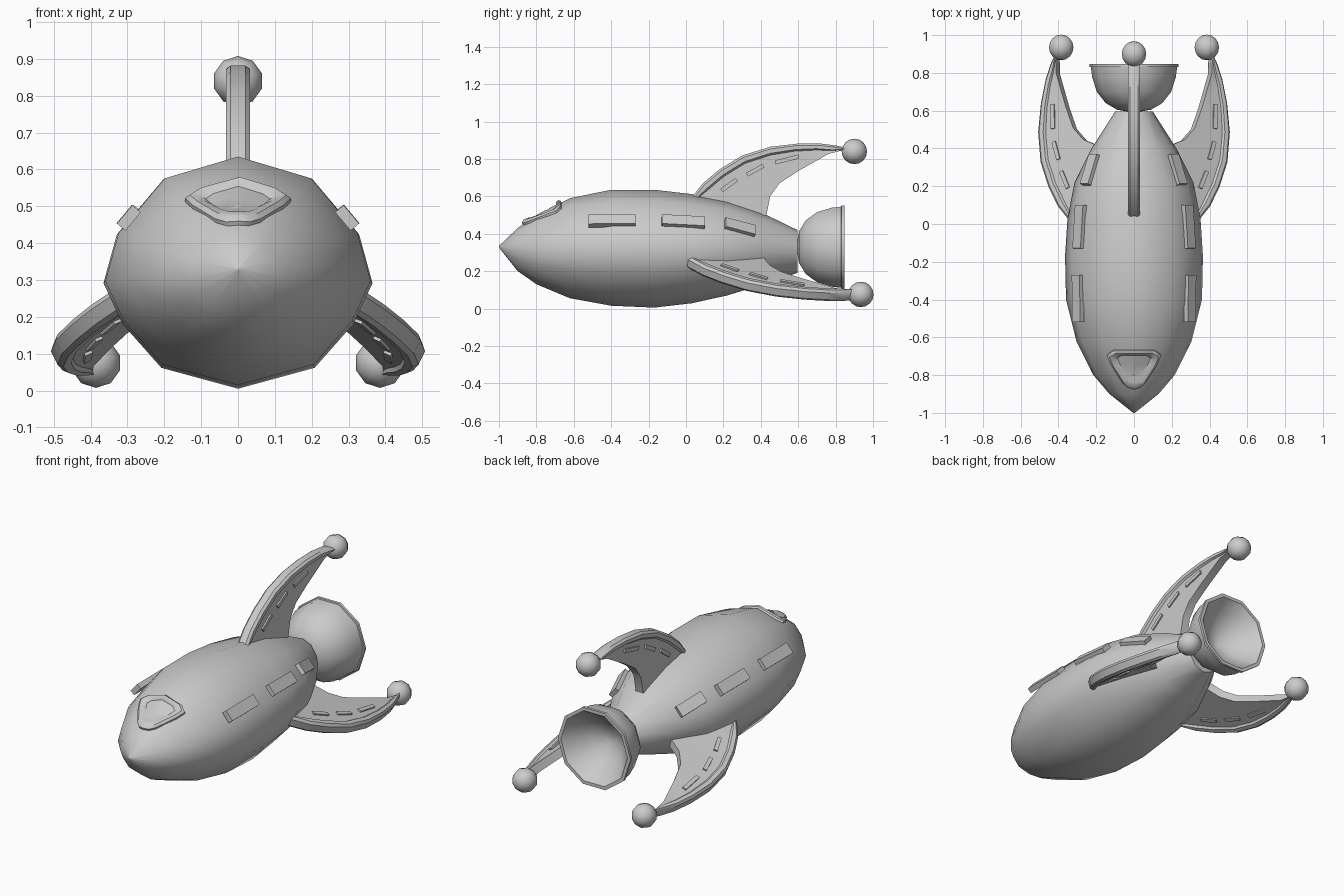
import bpy, bmesh, math
from mathutils import Vector, Matrix
from mathutils.bvhtree import BVHTree

if "Cube" in bpy.data.objects:
    bpy.data.objects.remove(bpy.data.objects["Cube"])

grey = bpy.data.materials.new("light grey")
grey.use_nodes = True
grey.diffuse_color = (0.6, 0.6, 0.6, 1)
grey.node_tree.nodes["Principled BSDF"].inputs["Base Color"].default_value = (0.6, 0.6, 0.6, 1)


def finish(name, bm, angle=40):
    """Turn a bmesh into a smooth shaded object with sharp edges kept."""
    bmesh.ops.recalc_face_normals(bm, faces=bm.faces)
    mesh = bpy.data.meshes.new(name)
    bm.to_mesh(mesh)
    bm.free()
    mesh.materials.append(grey)
    mesh.shade_smooth()
    mesh.set_sharp_from_angle(angle=math.radians(angle))
    obj = bpy.data.objects.new(name, mesh)
    bpy.context.collection.objects.link(obj)
    return obj


def loft(rings, cap_start=True, cap_end=True):
    """Skin closed rings of points, one after another."""
    bm = bmesh.new()
    loops = [[bm.verts.new(p) for p in ring] for ring in rings]
    n = len(loops[0])
    for a, b in zip(loops, loops[1:]):
        for i in range(n):
            j = (i + 1) % n
            bm.faces.new((a[i], a[j], b[j], b[i]))
    if cap_start:
        bm.faces.new(loops[0])
    if cap_end:
        bm.faces.new(loops[-1])
    return bm


# Hull: one cross-section scaled along the length
half = [(0, 1), (.55, .81), (.9, .33), (1, -.09), (.86, -.44), (.57, -.82), (0, -1)]
section = half + [(-x, z) for x, z in half[-2:0:-1]]
# y, half width, top, bottom
stations = [(-1, .004, .335, .325), (-.9, .13, .43, .20), (-.8, .215, .50, .13),
            (-.62, .305, .59, .055), (-.4, .36, .635, .015), (-.17, .365, .635, .005),
            (.03, .352, .612, .028), (.22, .315, .575, .07), (.4, .225, .515, .125),
            (.595, .1, .42, .19)]
hull_bm = loft([[Vector((x * w, y, (t + b) / 2 + z * (t - b) / 2)) for x, z in section]
                for y, w, t, b in stations])
bmesh.ops.recalc_face_normals(hull_bm, faces=hull_bm.faces)
surface = BVHTree.FromBMesh(hull_bm)
finish("hull", hull_bm, 50)

# Windscreen: rounded triangular frame with a sunken pane, laid on the hull
half = [(0, -.665), (.11, -.665), (.145, -.69), (.125, -.74), (.06, -.84), (.03, -.865), (0, -.875)]
outline = half + [(-x, y) for x, y in half[-2:0:-1]]


def on_hull(x, y, lift):
    hit, normal, _, _ = surface.ray_cast(Vector((x, y, 2)), Vector((0, 0, -1)))
    return hit + normal * lift


rings = []
for scale, lift in [(1, -.01), (.97, .012), (.86, .02), (.7, .014), (.6, .002), (.1, .002)]:
    rings.append([on_hull(x * scale, -.74 + (y + .74) * scale, lift) for x, y in outline])
finish("windscreen", loft(rings, cap_start=False))


# Side windows: thin plates aligned to the hull
def plate(name, centre, along, normal, size):
    along = (along - normal * along.dot(normal)).normalized()
    side = normal.cross(along)
    turn = Matrix((along, side, normal)).transposed().to_4x4()
    bm = bmesh.new()
    bmesh.ops.create_cube(bm, size=1)
    bm.transform(Matrix.Translation(centre) @ turn @ Matrix.Diagonal((*size, 1)))
    return finish(name, bm)


for side, label in [(1, "left"), (-1, "right")]:
    for i, (y, z, length) in enumerate([(-.395, .465, .25), (-.015, .46, .23), (.285, .43, .17)]):
        hit, normal, _, _ = surface.ray_cast(Vector((side, y, z)), Vector((-side, 0, 0)))
        plate(f"{label}_window_{i + 1}", hit + normal * .006, Vector((0, 1, 0)), normal,
              (length, .065, .03))

# Exhaust bell: lathed around the long axis, hollow at the back
bell = [(.595, .03), (.605, .09), (.64, .15), (.70, .197), (.78, .222), (.83, .228), (.832, .235),
        (.847, .235), (.847, .215), (.79, .17), (.73, .11), (.69, .03)]
finish("exhaust_bell", loft([[Vector((r * math.cos(i * math.tau / 10), y,
                                      .328 + r * math.sin(i * math.tau / 10)))
                              for i in range(10)] for y, r in bell]))

# Fins: swept shape given by matching outer and inner edge points
outer = [(.02, .58), (.09, .67), (.18, .745), (.3, .818), (.45, .865),
         (.6, .882), (.72, .882), (.8, .872), (.85, .86)]
inner = [(.06, .54), (.2, .5), (.36, .46), (.43, .5), (.45, .6),
         (.5, .67), (.6, .735), (.74, .8), (.85, .83)]


def fin(name, place):
    """place(along, out, offset) maps fin coordinates to the model."""
    rings = []
    for o, i in zip(outer, inner):
        o, i = Vector(o), Vector(i)
        width = (i - o).length
        profile = []
        # Thin edge, raised rim, sunken web
        for depth, thick in [(0, .02), (.012, .033), (.035, .033), (.045, .022), (width, .024)]:
            p = o.lerp(i, min(depth / width, .15 + depth * 5, 1))
            profile.append((p, thick))
        rings.append([place(p.x, p.y, t) for p, t in profile]
                     + [place(p.x, p.y, -t) for p, t in reversed(profile)])
    finish(name, loft(rings), 35)

    # Raised dashes on both faces of the web
    for k, (y, h, length, deg) in enumerate([(.23, .66, .1, 36), (.37, .74, .1, 29),
                                             (.54, .797, .13, 14)]):
        a = math.radians(deg)
        for s in (1, -1):
            centre = place(y, h, s * .024)
            along = place(y + math.cos(a), h + math.sin(a), s * .024) - centre
            normal = (place(y, h, s) - place(y, h, 0)).normalized()
            plate(f"{name}_dash_{k + 1}_{'a' if s > 0 else 'b'}", centre, along, normal,
                  (length, .022, .014))

    # Ball on the tip
    bm = bmesh.new()
    bmesh.ops.create_uvsphere(bm, u_segments=10, v_segments=8, radius=.068)
    bm.transform(Matrix.Translation(place(.9, .84, 0)) @ Matrix.Rotation(math.pi / 2, 4, 'X'))
    finish(name + "_ball", bm, 60)


fin("top_fin", lambda y, h, t: Vector((t, y, h)))


# Lower fins: same shape, swung out and down, then mirrored
def lower(side):
    chord = Vector((.88, .24)).normalized()
    e1 = Vector((.043, .984, -.17)).normalized()
    e2 = Vector((.9, -.11, -.42)).normalized()
    e3 = e1.cross(e2).normalized()

    def place(y, h, t):
        d = Vector((y - .02, h - .6)) * 1.03
        along = d.dot(chord)
        out = d.y * chord.x - d.x * chord.y
        p = Vector((.345, .01, .235)) + e1 * along + e2 * out + e3 * t
        return Vector((p.x * side, p.y, p.z))
    return place


fin("left_fin", lower(1))
fin("right_fin", lower(-1))
